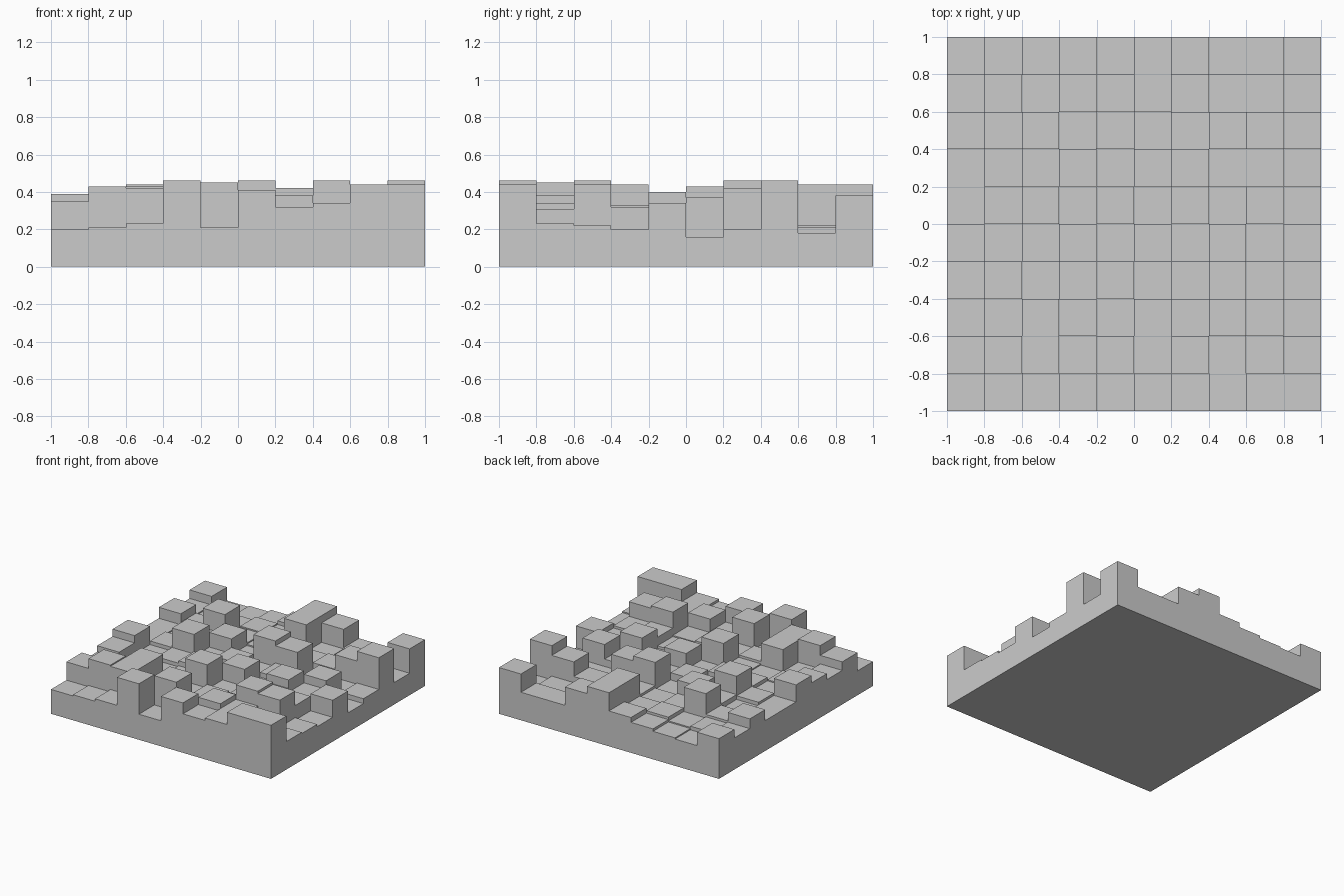
import bpy
import bmesh

default_cube = bpy.data.objects.get("Cube")
if default_cube:
    bpy.data.objects.remove(default_cube, do_unlink=True)

# Column heights in hundredths of a unit, front row first, each row running along +x
HEIGHTS = [
    (20, 21, 23, 46, 21, 41, 32, 34, 44, 44),
    (35, 43, 42, 24, 45, 28, 38, 34, 31, 23),
    (28, 24, 42, 27, 25, 28, 27, 46, 44, 22),
    (33, 25, 24, 25, 44, 24, 26, 33, 32, 20),
    (39, 24, 27, 29, 25, 38, 24, 40, 30, 34),
    (25, 27, 43, 25, 30, 25, 28, 25, 37, 16),
    (25, 24, 28, 37, 24, 46, 42, 19, 19, 20),
    (34, 27, 44, 26, 25, 27, 25, 26, 38, 46),
    (26, 25, 24, 27, 26, 44, 22, 21, 21, 18),
    (33, 22, 23, 25, 29, 44, 38, 23, 23, 38),
]
COUNT = len(HEIGHTS)
CELL = 2 / COUNT


def height(column, row):
    """Height of one column, or ground level outside the field."""
    if 0 <= column < COUNT and 0 <= row < COUNT:
        return HEIGHTS[row][column] / 100
    return 0


def corner(column, row, z):
    """Position of a grid corner at the given height."""
    return (column * CELL - 1, row * CELL - 1, z)


def add_face(mesh, points):
    mesh.faces.new([mesh.verts.new(point) for point in points])


def add_wall(mesh, start, end, low, high):
    """Vertical wall between two neighbouring columns of different height."""
    if low != high:
        add_face(mesh, [corner(*start, low), corner(*end, low),
                        corner(*end, high), corner(*start, high)])


# Single matt grey
grey = bpy.data.materials.new("stone grey")
grey.use_nodes = True
grey.diffuse_color = (0.6, 0.6, 0.6, 1)
shader = next(n for n in grey.node_tree.nodes if n.type == "BSDF_PRINCIPLED")
shader.inputs["Base Color"].default_value = grey.diffuse_color

# Flat column tops
mesh = bmesh.new()
for row in range(COUNT):
    for column in range(COUNT):
        z = height(column, row)
        add_face(mesh, [corner(column, row, z), corner(column + 1, row, z),
                        corner(column + 1, row + 1, z), corner(column, row + 1, z)])

# Steps between columns and the outer sides
for line in range(COUNT + 1):
    for cell in range(COUNT):
        add_wall(mesh, (line, cell), (line, cell + 1),
                 height(line, cell), height(line - 1, cell))
        add_wall(mesh, (cell, line), (cell + 1, line),
                 height(cell, line - 1), height(cell, line))

# Flat underside
add_face(mesh, [corner(0, 0, 0), corner(0, COUNT, 0),
                corner(COUNT, COUNT, 0), corner(COUNT, 0, 0)])

block_data = bpy.data.meshes.new("stepped_block_field")
mesh.to_mesh(block_data)
mesh.free()
block_data.materials.append(grey)
block_field = bpy.data.objects.new("stepped_block_field", block_data)
bpy.context.collection.objects.link(block_field)
